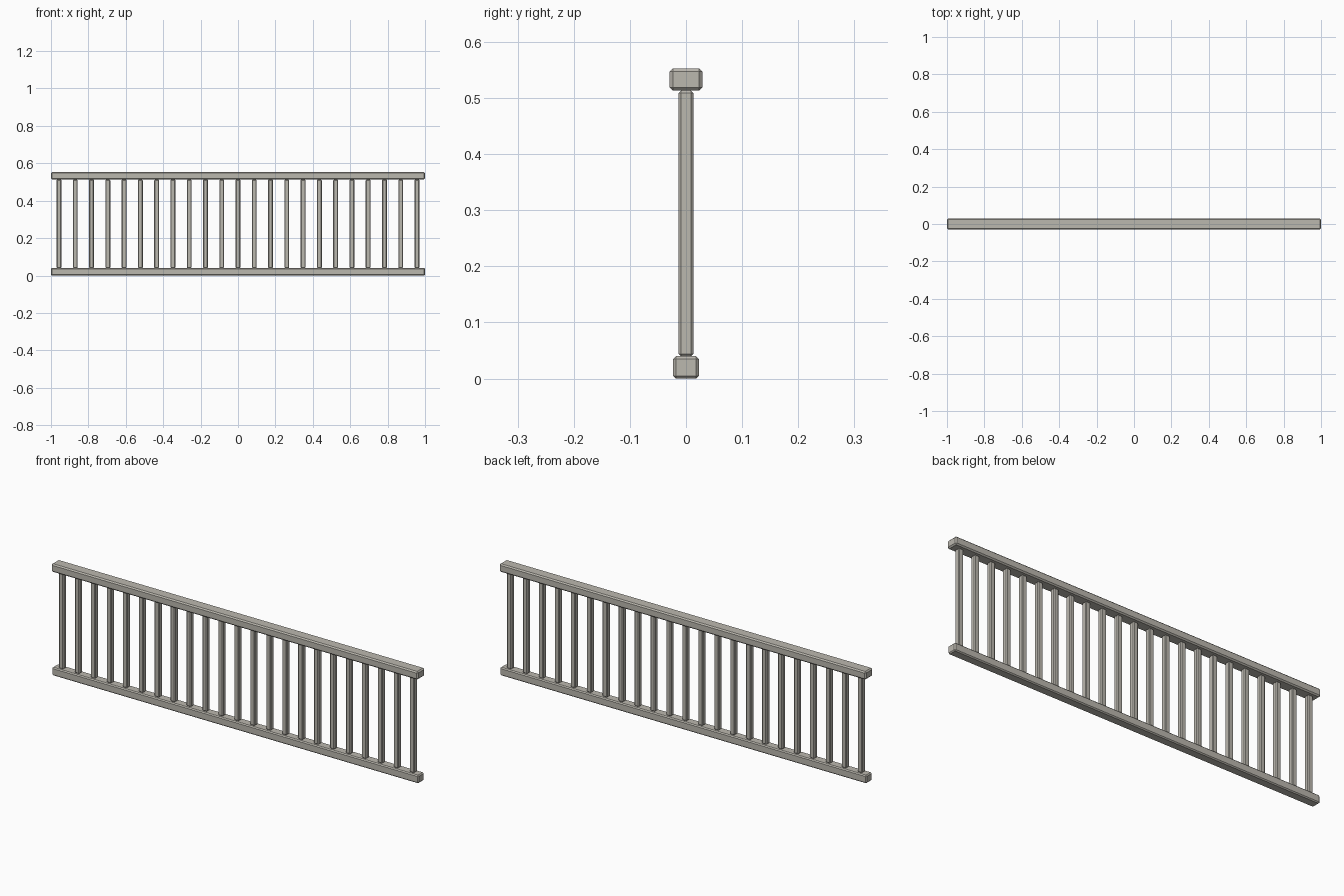
import bpy
import bmesh
from mathutils import Matrix, Vector

cube = bpy.data.objects.get("Cube")
if cube:
    bpy.data.objects.remove(cube, do_unlink=True)

# Single stone colour
STONE = (0.50, 0.48, 0.43, 1.0)
stone = bpy.data.materials.new("warm grey stone")
stone.use_nodes = True
stone.diffuse_color = STONE
stone.node_tree.nodes["Principled BSDF"].inputs["Base Color"].default_value = STONE


def chamfered_box(name, size, chamfer):
    """Flat-shaded box mesh with every edge chamfered."""
    bm = bmesh.new()
    bmesh.ops.create_cube(bm, size=1, matrix=Matrix.Diagonal((*size, 1)))
    bmesh.ops.bevel(bm, geom=bm.edges[:], offset=chamfer, segments=1,
                    affect='EDGES', clamp_overlap=True)
    bmesh.ops.recalc_face_normals(bm, faces=bm.faces[:])
    mesh = bpy.data.meshes.new(name)
    bm.to_mesh(mesh)
    bm.free()
    mesh.materials.append(stone)
    return mesh


def place(name, mesh, location):
    obj = bpy.data.objects.new(name, mesh)
    obj.location = Vector(location)
    bpy.context.collection.objects.link(obj)
    return obj


# Rails
HEIGHT = 0.553
RAIL = 0.04
place("bottom_rail", chamfered_box("bottom_rail", (2, 0.046, RAIL), 0.005),
      (0, 0, RAIL / 2))
place("top_rail", chamfered_box("top_rail", (2, 0.058, RAIL), 0.006),
      (0, 0, HEIGHT - RAIL / 2))

# Evenly spaced balusters sharing one mesh
COUNT = 23
SPACING = 0.087
baluster = chamfered_box("baluster", (0.026, 0.026, HEIGHT - 2 * RAIL), 0.004)
for i in range(COUNT):
    x = (i - (COUNT - 1) / 2) * SPACING
    place(f"baluster_{i + 1}", baluster, (x, 0, HEIGHT / 2))
